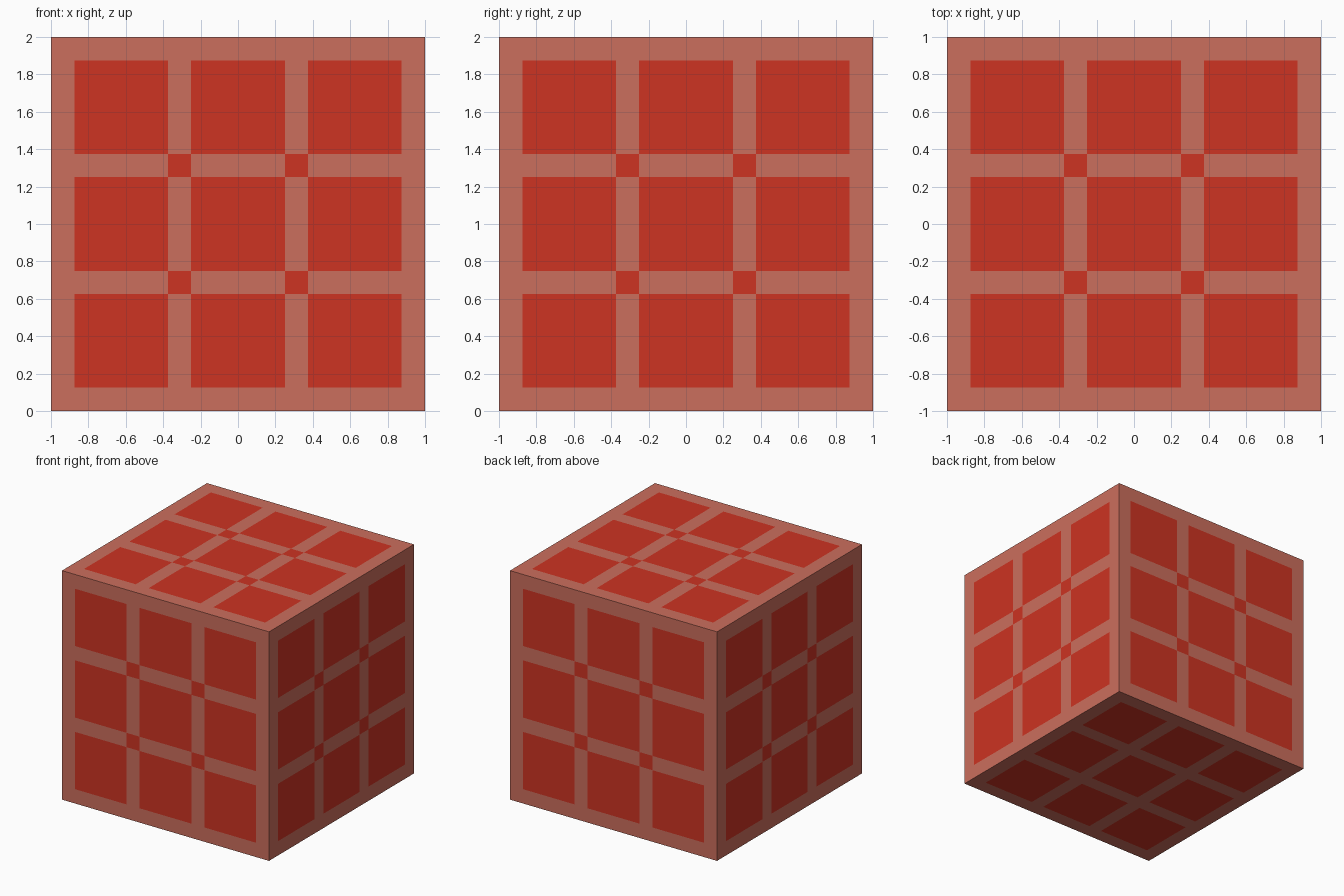
import bpy
import bmesh

if "Cube" in bpy.data.objects:
    bpy.data.objects.remove(bpy.data.objects["Cube"])


def material(name, rgb):
    m = bpy.data.materials.new(name)
    m.diffuse_color = (*rgb, 1)
    m.use_nodes = True
    m.node_tree.nodes["Principled BSDF"].inputs["Base Color"].default_value = m.diffuse_color
    return m


frame_mat = material("dusty_coral_frame", (0.60, 0.158, 0.110))
panel_mat = material("bright_red_panel", (0.61, 0.033, 0.016))

# Seam positions along each axis: border, tile, gap, tile, gap, tile, border
CUTS = (-0.875, -0.375, -0.25, 0.25, 0.375, 0.875)


def cell(v):
    return sum(v > c for c in CUTS)


# Block: cube with every side cut into 7 x 7 cells
bm = bmesh.new()
bmesh.ops.create_cube(bm, size=2)
for axis in range(3):
    normal = [0, 0, 0]
    normal[axis] = 1
    for c in CUTS:
        bmesh.ops.bisect_plane(bm, geom=bm.verts[:] + bm.edges[:] + bm.faces[:],
                               plane_co=[n * c for n in normal], plane_no=normal)

# Large tiles on all sides, small squares at the gap crossings except underneath
bm.normal_update()
for f in bm.faces:
    centre = f.calc_center_median()
    side = max(range(3), key=lambda a: abs(f.normal[a]))
    i, j = [cell(centre[a]) for a in range(3) if a != side]
    tile = i % 2 == 1 and j % 2 == 1
    crossing = i in (2, 4) and j in (2, 4) and f.normal.z > -0.5
    f.material_index = int(tile or crossing)

bmesh.ops.translate(bm, verts=bm.verts, vec=(0, 0, 1))
mesh = bpy.data.meshes.new("tiled_block")
bm.to_mesh(mesh)
bm.free()
mesh.materials.append(frame_mat)
mesh.materials.append(panel_mat)
bpy.context.collection.objects.link(bpy.data.objects.new("tiled_block", mesh))
